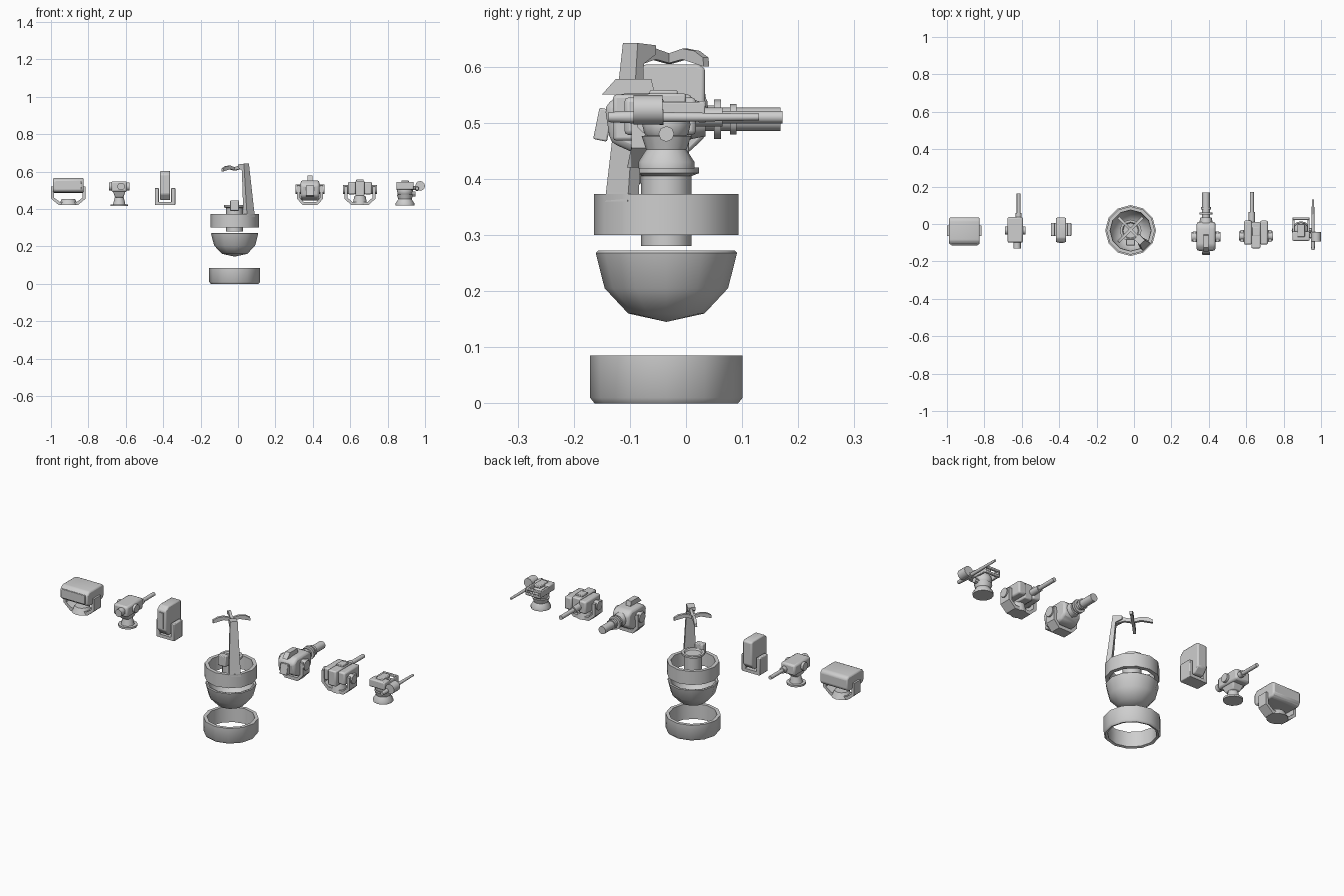
import bpy, bmesh, math
from mathutils import Vector, Matrix, Euler

if "Cube" in bpy.data.objects:
    bpy.data.objects.remove(bpy.data.objects["Cube"])

grey = bpy.data.materials.new("plain_grey")
grey.diffuse_color = (0.62, 0.62, 0.62, 1)
grey.use_nodes = True
grey.node_tree.nodes["Principled BSDF"].inputs["Base Color"].default_value = grey.diffuse_color


def finish(name, bm, bevel=0.0, angle=40):
    bmesh.ops.recalc_face_normals(bm, faces=bm.faces[:])
    me = bpy.data.meshes.new(name)
    bm.to_mesh(me)
    bm.free()
    me.materials.append(grey)
    ob = bpy.data.objects.new(name, me)
    bpy.context.collection.objects.link(ob)
    bpy.ops.object.select_all(action='DESELECT')
    ob.select_set(True)
    bpy.context.view_layer.objects.active = ob
    bpy.ops.object.shade_smooth_by_angle(angle=math.radians(angle))
    if bevel:
        m = ob.modifiers.new("bevel", 'BEVEL')
        m.width, m.segments = bevel, 2
    return ob


def box(name, x, y, z, bevel=0.0, rot=(0, 0, 0), taper=1.0):
    """Box from (min, max) ranges; taper scales the bottom end."""
    c = Vector([(a + b) / 2 for a, b in (x, y, z)])
    s = [b - a for a, b in (x, y, z)]
    bm = bmesh.new()
    bmesh.ops.create_cube(bm, size=1)
    for v in bm.verts:
        k = taper if v.co.z < 0 else 1
        v.co = Vector((v.co.x * s[0] * k, v.co.y * s[1] * k, v.co.z * s[2]))
    bm.transform(Matrix.Translation(c) @ Euler(rot).to_matrix().to_4x4())
    return finish(name, bm, bevel)


def tube(name, a, b, r1, r2=None, sides=12):
    """Solid cylinder or cone between two points."""
    a, b = Vector(a), Vector(b)
    bm = bmesh.new()
    bmesh.ops.create_cone(bm, cap_ends=True, segments=sides, radius1=r1,
                          radius2=r1 if r2 is None else r2, depth=(b - a).length)
    q = (b - a).to_track_quat('Z', 'Y').to_matrix().to_4x4()
    bm.transform(Matrix.Translation((a + b) / 2) @ q)
    return finish(name, bm)


def lathe(name, profile, center, sides=12, closed=True):
    """Spin (radius, z) points around a vertical axis."""
    bm = bmesh.new()
    rings = [[bm.verts.new((center[0] + r * math.cos(2 * math.pi * i / sides),
                            center[1] + r * math.sin(2 * math.pi * i / sides), z))
              for i in range(sides)] for r, z in profile]
    pairs = list(zip(rings, rings[1:])) + ([(rings[-1], rings[0])] if closed else [])
    for p, q in pairs:
        for i in range(sides):
            j = (i + 1) % sides
            bm.faces.new((p[i], p[j], q[j], q[i]))
    bmesh.ops.remove_doubles(bm, verts=bm.verts[:], dist=1e-5)
    return finish(name, bm)


def prism(name, pts, origin, u, w, half, bevel=0.0, tip=1.0):
    """Extrude a closed (u, z) outline to both sides along w; tip narrows the top."""
    o, u, w = Vector(origin), Vector(u), Vector(w)
    top, low = max(p[1] for p in pts), min(p[1] for p in pts)
    bm = bmesh.new()
    sides = []
    for s in (-1, 1):
        sides.append([bm.verts.new(o + u * a + Vector((0, 0, z)) + w * s * half *
                      (1 + (tip - 1) * (z - low) / (top - low))) for a, z in pts])
    bm.faces.new(sides[0])
    bm.faces.new(sides[1][::-1])
    n = len(pts)
    for i in range(n):
        bm.faces.new((sides[0][i], sides[0][(i + 1) % n], sides[1][(i + 1) % n], sides[1][i]))
    return finish(name, bm, bevel)


def ball(name, c, scale):
    bm = bmesh.new()
    bmesh.ops.create_uvsphere(bm, u_segments=12, v_segments=8, radius=1)
    bm.transform(Matrix.Translation(c) @ Matrix.Diagonal((*scale, 1)))
    return finish(name, bm)


X, Y = (1, 0, 0), (0, 1, 0)


def yoke(name, cx, cy, w, top, half, t=0.016, chamfer=0.035):
    """U-shaped cradle seen from the front."""
    right = [(w * 0.55, 0.42), (w, 0.42 + chamfer), (w, top)]
    inner = [(w - t, top), (w - t, 0.425 + chamfer), (w * 0.5, 0.438)]
    pts = right + inner
    pts += [(-a, z) for a, z in reversed(pts)]
    return prism(name, pts, (cx, cy, 0), X, Y, half)


# ---- central base: lower ring, bowl, upper ring
C = (-0.018, -0.035)
lathe("lower_ring", [(0.116, 0.004), (0.128, 0), (0.136, 0.01), (0.136, 0.085), (0.118, 0.085)], C)
lathe("bowl", [(0, 0.145), (0.068, 0.16), (0.11, 0.205), (0.126, 0.268), (0.122, 0.272),
               (0.112, 0.268), (0.098, 0.21), (0.06, 0.172), (0, 0.16)], C, closed=False)
lathe("upper_ring", [(0.108, 0.3), (0.129, 0.3), (0.129, 0.373), (0.11, 0.373)], C)

# ---- central post with cap and control block
lathe("post", [(0, 0.28), (0.045, 0.28), (0.045, 0.405), (0.058, 0.41),
               (0.058, 0.42), (0.045, 0.42), (0.04, 0.412), (0, 0.412)], C, closed=False)
box("control_block", (-0.042, 0.006), (-0.115, -0.08), (0.39, 0.445), 0.004)

# ---- crane arm leaning over the post
d = Vector((-0.7, 0.714, 0))
w = Vector((0.714, 0.7, 0))
prism("crane_arm", [(-0.125, 0.36), (-0.098, 0.36), (-0.088, 0.46), (-0.076, 0.605),
                    (-0.045, 0.622), (-0.045, 0.638), (-0.09, 0.642), (-0.112, 0.46)],
      (C[0], C[1], 0), d, w, 0.029, tip=0.65)

# ---- four-bladed claw
blade = [(0, 0.605), (0.04, 0.613), (0.068, 0.606), (0.094, 0.6),
         (0.092, 0.616), (0.07, 0.628), (0.04, 0.632), (0, 0.622)]
for i in range(4):
    a = math.radians(45 + 90 * i)
    prism("claw_blade", blade, (C[0], C[1] + 0.005, 0), (math.cos(a), math.sin(a), 0),
          (-math.sin(a), math.cos(a), 0), 0.007)

# ---- box launcher
x = -0.907
yoke("launcher_yoke", x, -0.037, 0.092, 0.52, 0.028)
tube("launcher_foot", (x, -0.037, 0.42), (x, -0.037, 0.452), 0.052, 0.036)
prism("launcher_box", [(-0.11, 0.5), (-0.095, 0.488), (0.018, 0.485), (0.035, 0.5),
                       (0.035, 0.556), (0.02, 0.566), (-0.09, 0.566), (-0.11, 0.55)],
      (x, 0, 0), Y, X, 0.082, 0.008)
box("launcher_front_panel", (x - 0.07, x + 0.07), (-0.114, -0.108), (0.503, 0.552), 0.002)

# ---- small gun on a pedestal
x = -0.635
tube("pedestal_plate", (x, -0.035, 0.415), (x, -0.035, 0.425), 0.048)
tube("pedestal", (x, -0.035, 0.42), (x, -0.035, 0.47), 0.034, 0.022)
box("small_gun_neck", (x - 0.036, x + 0.036), (-0.085, 0.01), (0.46, 0.5), 0.006, taper=0.6)
box("small_gun_head", (x - 0.042, x + 0.042), (-0.1, 0.038), (0.49, 0.548), 0.01)
tube("small_gun_trunnion", (x - 0.055, -0.035, 0.52), (x + 0.055, -0.035, 0.52), 0.022)
tube("small_gun_breech", (x + 0.01, -0.13, 0.52), (x + 0.01, -0.09, 0.52), 0.02)
tube("small_gun_collar", (x + 0.018, 0.035, 0.515), (x + 0.018, 0.06, 0.515), 0.016)
tube("small_gun_barrel", (x + 0.018, 0.03, 0.515), (x + 0.018, 0.162, 0.515), 0.01)

# ---- upright slab unit
x = -0.39
for s in (-1, 1):
    box("slab_side", (x + s * 0.044 - 0.011, x + s * 0.044 + 0.011), (-0.065, 0.005), (0.42, 0.512), 0.004)
box("slab_cradle", (x - 0.05, x + 0.05), (-0.065, 0.005), (0.42, 0.437))
prism("slab", [(-0.07, 0.447), (0.005, 0.447), (0.034, 0.475), (0.034, 0.598), (0.02, 0.604),
               (-0.075, 0.604), (-0.098, 0.585), (-0.098, 0.48)], (x, 0, 0), Y, X, 0.027, 0.006)
box("slab_front_strip", (x - 0.012, x + 0.012), (-0.102, -0.096), (0.49, 0.575))

# ---- heavy cannon
x = 0.385
yoke("cannon_yoke", x, -0.068, 0.07, 0.525, 0.028)
tube("cannon_trunnion", (x - 0.077, -0.068, 0.505), (x + 0.077, -0.068, 0.505), 0.026)
prism("cannon_body", [(-0.135, 0.465), (-0.09, 0.445), (-0.02, 0.448), (0.012, 0.475),
                      (0.012, 0.535), (-0.015, 0.553), (-0.115, 0.553), (-0.145, 0.53)],
      (x, 0, 0), Y, X, 0.05, 0.012)
box("cannon_rear_cover", (x - 0.022, x + 0.022), (-0.16, -0.135), (0.468, 0.525), 0.003, (-0.2, 0, 0))
prism("cannon_fin", [(-0.15, 0.55), (-0.055, 0.55), (-0.062, 0.578), (-0.125, 0.578)],
      (x, 0, 0), Y, X, 0.014)
tube("cannon_mantle", (x, 0.005, 0.506), (x, 0.035, 0.506), 0.036, 0.03)
tube("cannon_barrel", (x, 0, 0.506), (x, 0.168, 0.506), 0.021)
for y, r in ((0.05, 0.035), (0.078, 0.027)):
    tube("cannon_collar", (x, y, 0.506), (x, y + 0.012, 0.506), r)

# ---- split-body autocannon
x = 0.652
yoke("autocannon_yoke", x, -0.065, 0.083, 0.52, 0.032)
tube("autocannon_trunnion", (x - 0.09, -0.065, 0.503), (x + 0.09, -0.065, 0.503), 0.024)
for s in (-1, 1):
    box("autocannon_side", (x + s * 0.043 - 0.021, x + s * 0.043 + 0.021), (-0.11, 0.018), (0.478, 0.545), 0.008)
box("autocannon_core", (x - 0.024, x + 0.024), (-0.13, 0.01), (0.468, 0.55), 0.006)
box("autocannon_hatch", (x - 0.02, x + 0.02), (-0.065, -0.015), (0.545, 0.558), 0.003)
tube("autocannon_foot", (x, -0.065, 0.42), (x, -0.065, 0.47), 0.04, 0.03)
tube("autocannon_sleeve", (x - 0.022, 0, 0.51), (x - 0.022, 0.065, 0.51), 0.017)
tube("autocannon_barrel", (x - 0.022, 0, 0.51), (x - 0.022, 0.172, 0.51), 0.011)

# ---- ball-head gun with side pod
x = 0.893
lathe("ball_gun_pedestal", [(0, 0.418), (0.05, 0.418), (0.05, 0.43), (0.036, 0.452),
                            (0.044, 0.476), (0, 0.485)], (x, -0.035), closed=False)
ball("ball_gun_head", (x, -0.035, 0.497), (0.043, 0.043, 0.04))
box("ball_gun_housing", (x - 0.046, x + 0.046), (-0.09, -0.04), (0.503, 0.545), 0.006)
box("ball_gun_top_block", (x - 0.02, x + 0.02), (-0.07, 0.0), (0.535, 0.552), 0.004)
for z in (0.5, 0.527):
    box("ball_gun_rail", (x - 0.045, x + 0.045), (0.022, 0.036), (z, z + 0.012), 0.003)
for s in (-1, 1):
    box("ball_gun_strut", (x + s * 0.04 - 0.006, x + s * 0.04 + 0.006), (-0.05, 0.034), (0.503, 0.537), 0.003)
tube("ball_gun_pivot", (x + 0.03, -0.035, 0.48), (x + 0.055, -0.035, 0.48), 0.014, sides=8)
box("ball_gun_link", (x + 0.03, 0.975), (-0.075, -0.05), (0.502, 0.522), 0.003)
tube("side_pod", (0.974, -0.094, 0.523), (0.974, -0.042, 0.523), 0.026)
tube("ball_gun_breech", (0.957, -0.138, 0.51), (0.957, -0.04, 0.51), 0.009, 0.014)
tube("ball_gun_barrel", (0.957, -0.04, 0.51), (0.957, 0.13, 0.51), 0.009, 0.006)
